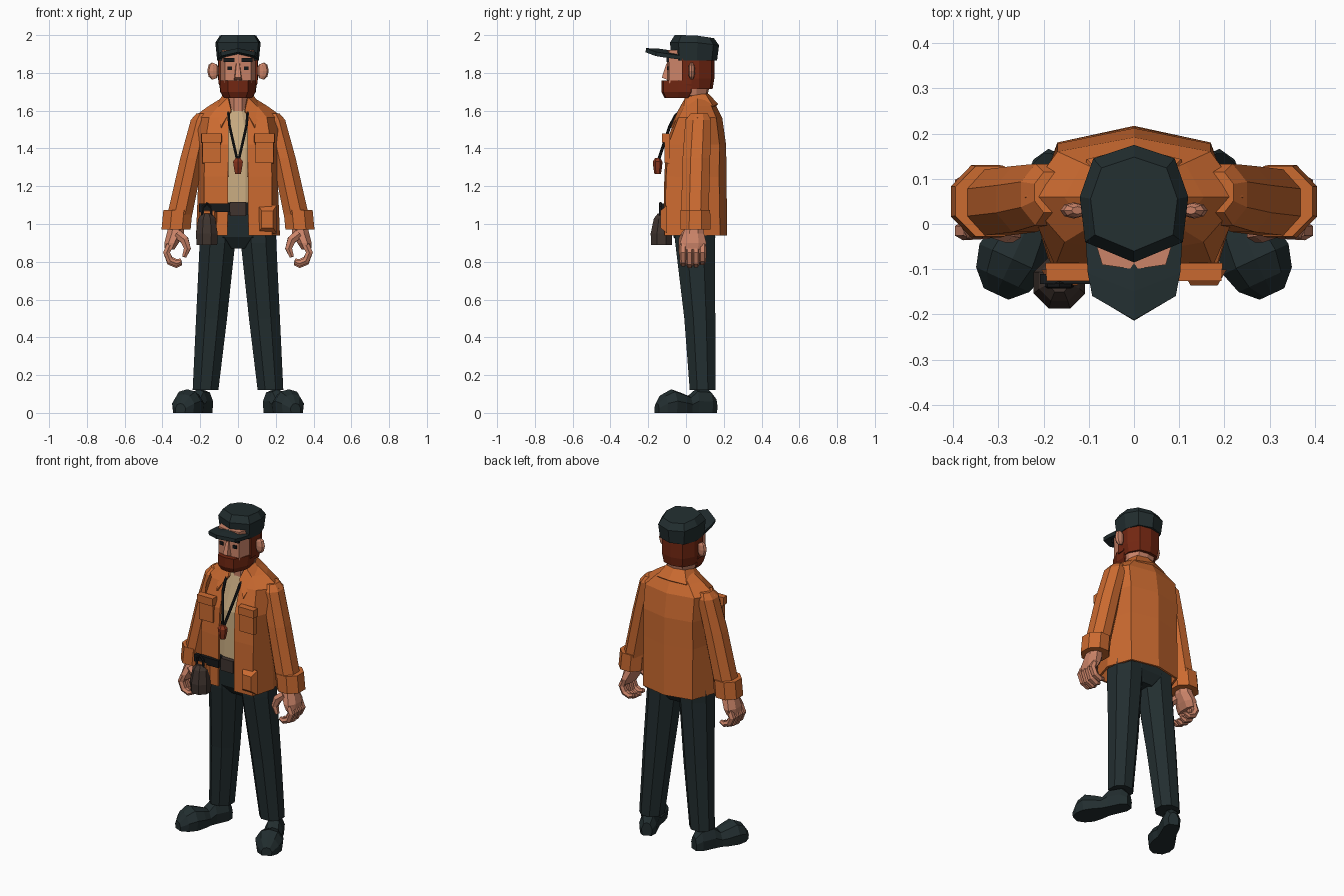
import bpy, bmesh, math
from mathutils import Vector

def mat(name, r, g, b):
    m = bpy.data.materials.new(name)
    m.diffuse_color = (r, g, b, 1)
    return m

ORANGE = mat("orange cloth", .60, .145, .03)
DARK = mat("dark teal cloth", .016, .027, .029)
SKIN = mat("skin", .60, .23, .14)
HAIR = mat("red hair", .17, .02, .006)
TAN = mat("tan shirt", .58, .41, .22)
BROWN = mat("brown leather", .05, .034, .028)
BLACK = mat("black", .008, .009, .01)
RED = mat("rust red", .25, .035, .012)

def make(name, verts, faces, m, mirror=False, solid=0):
    me = bpy.data.meshes.new(name)
    me.from_pydata([tuple(v) for v in verts], [], faces)
    bm = bmesh.new()
    bm.from_mesh(me)
    bmesh.ops.recalc_face_normals(bm, faces=bm.faces)
    bm.to_mesh(me)
    bm.free()
    me.materials.append(m)
    ob = bpy.data.objects.new(name, me)
    bpy.context.collection.objects.link(ob)
    if mirror:
        ob.modifiers.new("mirror", 'MIRROR')
    if solid:
        s = ob.modifiers.new("thickness", 'SOLIDIFY')
        s.thickness, s.offset = solid, 0
    return ob

def loft(name, rings, m, mirror=False, closed=True, solid=0):
    """Skin equal-length rings; closed rings get end caps."""
    n = len(rings[0])
    faces = []
    for r in range(len(rings) - 1):
        for i in range(n if closed else n - 1):
            j = (i + 1) % n
            faces.append((r*n + i, r*n + j, r*n + n + j, r*n + n + i))
    if closed:
        faces += [tuple(range(n)), tuple(range((len(rings) - 1)*n, len(rings)*n))]
    return make(name, [p for r in rings for p in r], faces, m, mirror, solid)

def ring(z, cx, cy, rx, ry, n=8):
    k = 1 / math.cos(math.pi / n)
    return [(cx + k*rx*math.cos(a), cy + k*ry*math.sin(a), z)
            for a in ((i + .5) * 2*math.pi / n for i in range(n))]

def sections(name, data, m, mirror=False, n=8):
    return loft(name, [ring(*d, n) for d in data], m, mirror)

def full(half, z, s=1, cy=0):
    """Complete a half outline that starts and ends on x = 0."""
    pts = half + [(-x, y) for x, y in half[-2:0:-1]]
    return [(x*s, cy + (y - cy)*s, z) for x, y in pts]

def tube(name, pts, radii, m, mirror=False, n=6, flat=1):
    pts = [Vector(p) for p in pts]
    rings = []
    for i, p in enumerate(pts):
        t = (pts[min(i + 1, len(pts) - 1)] - pts[max(i - 1, 0)]).normalized()
        v = t.cross(Vector((0, 1, 0))).normalized()
        u = v.cross(t)
        rings.append([p + radii[i]*(flat*u*math.cos(a) + v*math.sin(a))
                      for a in (k*2*math.pi/n for k in range(n))])
    return loft(name, rings, m, mirror)

def box(name, c, d, m, mirror=False, taper=1):
    """Box whose front (-y) face is scaled by taper."""
    rings = [[(c[0] + sx*d[0]/2*t, c[1] + y*d[1]/2, c[2] + sz*d[2]/2*t)
              for sx, sz in ((-1, -1), (1, -1), (1, 1), (-1, 1))]
             for y, t in ((1, 1), (-1, taper))]
    return loft(name, rings, m, mirror)

# shoes, turned outward
d = Vector((.13, -.28, 0)).normalized()
side = Vector((-d.y, d.x, 0))
shoe = []
for s, w, h in ((-.015, .03, .08), (.02, .05, .12), (.10, .052, .125), (.14, .055, .09),
                (.18, .07, .105), (.24, .08, .125), (.29, .065, .10), (.325, .03, .05)):
    c = Vector((.168, .14, 0)) + d*s
    shoe.append([c + side*(w*a) + Vector((0, 0, h*b)) for a, b in
                 ((-.9, 0), (-1, .5), (-.6, .9), (0, 1), (.6, .9), (1, .5), (.9, 0))])
loft("shoe", shoe, DARK, True)

# trousers and belt
sections("trouser_leg", [(.12, .172, .088, .068, .068), (.5, .14, .073, .082, .082),
                         (.9, .109, .048, .094, .105), (1.0, .105, .048, .095, .105)], DARK, True)
sections("hips", [(.87, 0, .05, .07, .07), (.93, 0, .045, .17, .11),
                  (1.08, 0, .035, .165, .115)], DARK)
sections("belt", [(1.05, 0, .035, .17, .125), (1.115, 0, .035, .17, .125)], BLACK)
box("buckle", (0, -.098, 1.08), (.085, .025, .075), BROWN)
box("belt_strap", (-.125, -.122, 1.085), (.165, .022, .045), BLACK)

# belt pouch
sections("pouch", [(.89, -.165, -.13, .055, .055), (.95, -.165, -.13, .057, .057),
                   (1.03, -.165, -.125, .045, .045), (1.055, -.165, -.12, .025, .03)], BROWN)
tube("pouch_handle", [(-.19, -.135, 1.04), (-.185, -.135, 1.09), (-.165, -.135, 1.11),
                      (-.145, -.135, 1.09), (-.14, -.135, 1.04)], [.008]*5, BLACK)

# shirt and neck
sections("shirt", [(1.06, 0, .03, .15, .11), (1.4, 0, .045, .15, .115),
                   (1.54, 0, .06, .11, .085), (1.62, 0, .06, .062, .06)], TAN, n=12)
sections("neck", [(1.55, 0, .05, .055, .055), (1.74, 0, .04, .05, .052)], SKIN)

# open jacket: half outline from front edge round to the back
jacket = [(.94, (.055, -.11), (.175, -.108), (.215, .03), (.165, .175), (0, .21)),
          (1.25, (.052, -.108), (.175, -.10), (.203, .03), (.165, .17), (0, .208)),
          (1.42, (.05, -.098), (.17, -.088), (.215, .04), (.165, .172), (0, .205)),
          (1.56, (.05, -.052), (.15, -.035), (.235, .06), (.165, .155), (0, .185)),
          (1.62, (.055, -.02), (.10, -.005), (.15, .06), (.11, .13), (0, .155)),
          (1.66, (.05, .0), (.07, .02), (.085, .06), (.065, .11), (0, .13))]
loft("jacket", [[(x, y, s[0]) for x, y in s[1:]] for s in jacket], ORANGE, True, False, .014)
loft("collar", [[(0, .115, 1.685), (.06, .1, 1.685), (.075, .05, 1.68), (.05, .0, 1.665), (.035, -.035, 1.6)],
                [(0, .165, 1.63), (.1, .14, 1.62), (.125, .05, 1.605), (.118, -.01, 1.6), (.09, -.075, 1.51)]],
     ORANGE, True, False, .014)
box("chest_pocket", (.14, -.1, 1.39), (.1, .03, .14), ORANGE, True, .95)
box("pocket_flap", (.14, -.106, 1.455), (.112, .04, .05), ORANGE, True, .95)
box("hip_pocket", (.155, -.118, 1.025), (.1, .035, .15), ORANGE, True, .6)

# sleeves and cuffs
sections("sleeve", [(1.585, .185, .07, .035, .045), (1.55, .195, .065, .055, .068),
                    (1.35, .243, .055, .062, .073), (1.05, .308, .047, .066, .073)], ORANGE, True)
sections("cuff", [(1.075, .318, .05, .077, .078), (.97, .328, .05, .077, .08)], ORANGE, True)

# hands, fingers curling inward
sections("palm", [(1.0, .325, .045, .04, .045), (.95, .332, .04, .045, .055),
                  (.90, .352, .038, .038, .07), (.865, .362, .035, .025, .066)], SKIN, True)
for i in range(4):
    y, k = -.015 + .034*i, (.0, -.008, -.005, .008)[i]
    tube("finger", [(.36, y, .89), (.378, y, .85), (.36, y, .805 + k),
                    (.325, y, .79 + k), (.30, y, .80 + k)], [.02, .021, .02, .018, .012], SKIN, True)
tube("thumb", [(.32, .0, .945), (.283, -.015, .915), (.268, -.02, .87), (.285, -.022, .825)],
     [.028, .026, .021, .013], SKIN, True)

# head
face = [(0, -.10), (.07, -.09), (.092, -.02), (.095, .06), (.06, .12), (0, .13)]
loft("head", [full(face, 1.68, .85, .02), full(face, 1.75), full(face, 1.92)], SKIN)
hair = [(0, .0), (.102, .0), (.106, .07), (.07, .135), (0, .15)]
loft("hair", [full(hair, 1.715, .9, .06), full(hair, 1.77), full(hair, 1.9)], HAIR)
beard = [(0, -.135), (.055, -.125), (.098, -.04), (.1, .03), (0, .06)]
loft("beard", [full(beard, 1.668, .75, -.05), full(beard, 1.70, .95, -.03),
               full(beard, 1.76, .97, .03)], HAIR)
box("sideburn", (.092, .005, 1.81), (.02, .05, .14), HAIR, True)
loft("nose", [[(-.022, -.09, 1.76), (.022, -.09, 1.76), (.016, -.128, 1.775), (-.016, -.128, 1.775)],
              [(-.012, -.09, 1.85), (.012, -.09, 1.85), (.008, -.104, 1.85), (-.008, -.104, 1.85)]], SKIN)
box("eye", (.044, -.096, 1.825), (.024, .008, .02), BLACK, True)
box("eyebrow", (.048, -.097, 1.868), (.06, .015, .022), BLACK, True)
tube("ear", [(.125, .03, 1.768), (.13, .03, 1.785), (.133, .03, 1.81), (.13, .03, 1.838), (.125, .03, 1.85)],
     [.014, .026, .03, .026, .014], SKIN, True, 8, .6)

# cap
crown = [(0, -.085), (.108, -.04), (.12, .06), (.09, .145), (0, .175)]
cap = [full(crown, z, s, .04) for z, s in ((1.865, .92), (1.96, 1), (1.995, .8))]
cap[1] = [(x, y, z - max(0, y - .06)*.12) for x, y, z in cap[1]]
cap[2] = [(x, y, z + .005 - max(0, y - .04)*.15) for x, y, z in cap[2]]
loft("cap", cap, DARK)
loft("visor", [[(0, -.06, 1.905), (.105, -.035, 1.882)], [(0, -.15, 1.918), (.1, -.11, 1.892)],
               [(0, -.213, 1.92), (.09, -.16, 1.9)]], DARK, True, False, .022)

# necklace with pendant
tube("cord", [(.06, .02, 1.64), (.05, -.055, 1.575), (.045, -.085, 1.52), (.004, -.145, 1.34)],
     [.008]*4, BLACK, True)
sections("pendant", [(1.265, 0, -.15, .015, .015), (1.3, 0, -.15, .022, .02),
                     (1.33, 0, -.15, .026, .022), (1.35, 0, -.15, .012, .012)], RED, n=6)
